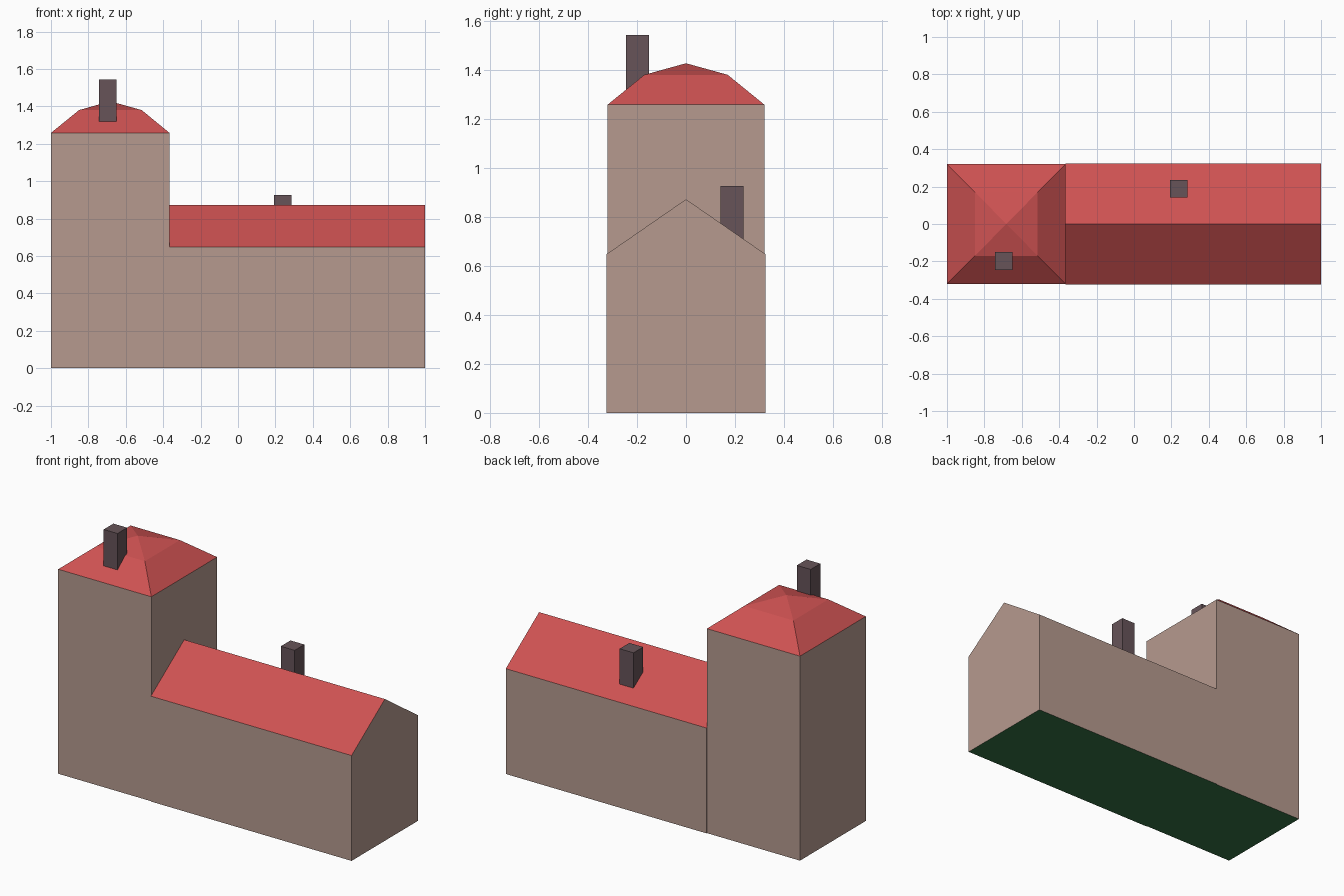
import bpy, bmesh
from mathutils import Vector

if "Cube" in bpy.data.objects:
    bpy.data.objects.remove(bpy.data.objects["Cube"])


def srgb(r, g, b):
    def lin(c):
        c /= 255
        return c / 12.92 if c <= 0.04045 else ((c + 0.055) / 1.055) ** 2.4
    return (lin(r), lin(g), lin(b), 1)


def material(name, rgb):
    m = bpy.data.materials.new(name)
    m.diffuse_color = srgb(*rgb)
    m.use_nodes = True
    m.node_tree.nodes["Principled BSDF"].inputs["Base Color"].default_value = m.diffuse_color
    return m


WALL = material("wall taupe", (182, 154, 143))
ROOF = material("roof red", (206, 82, 82))
BASE = material("base green", (53, 115, 68))
STACK = material("chimney grey", (103, 84, 89))


def finish(name, bm, mats):
    """Recalculate normals, then colour faces by direction: down, sloped, upright."""
    bmesh.ops.recalc_face_normals(bm, faces=bm.faces)
    bm.normal_update()
    if len(mats) == 3:
        for f in bm.faces:
            nz = f.normal.z
            f.material_index = 2 if nz < -0.5 else 1 if nz > 0.1 else 0
    me = bpy.data.meshes.new(name)
    bm.to_mesh(me)
    bm.free()
    for m in mats:
        me.materials.append(m)
    ob = bpy.data.objects.new(name, me)
    bpy.context.collection.objects.link(ob)
    return ob


def ring(bm, x0, x1, y, z):
    return [bm.verts.new(p) for p in
            ((x0, -y, z), (x1, -y, z), (x1, y, z), (x0, y, z))]


# Tower: stacked rings, steep hipped roof with a shallow cap
bm = bmesh.new()
rings = [ring(bm, -1, -0.366, 0.32, 0), ring(bm, -1, -0.366, 0.32, 1.258),
         ring(bm, -0.85, -0.515, 0.17, 1.38)]
bm.faces.new(rings[0])
for a, b in zip(rings, rings[1:]):
    for i in range(4):
        j = (i + 1) % 4
        bm.faces.new((a[i], a[j], b[j], b[i]))
apex = bm.verts.new((-0.683, 0, 1.427))
for i in range(4):
    bm.faces.new((rings[2][i], rings[2][(i + 1) % 4], apex))
finish("tower", bm, [WALL, ROOF, BASE])

# Long wing: gable profile extruded along x
bm = bmesh.new()
profile = [(-0.324, 0), (0.324, 0), (0.324, 0.648), (0, 0.872), (-0.324, 0.648)]
end = bm.faces.new([bm.verts.new((-0.366, y, z)) for y, z in profile])
ext = bmesh.ops.extrude_face_region(bm, geom=[end], use_keep_orig=True)
moved = [v for v in ext["geom"] if isinstance(v, bmesh.types.BMVert)]
bmesh.ops.translate(bm, verts=moved, vec=(1.366, 0, 0))
finish("wing", bm, [WALL, ROOF, BASE])

# Chimneys: square stacks sunk into the roof slopes
for name, x, y, z0, z1 in (("tower_chimney", -0.696, -0.198, 1.30, 1.543),
                           ("wing_chimney", 0.24, 0.188, 0.69, 0.927)):
    bm = bmesh.new()
    bmesh.ops.create_cube(bm, size=1)
    for v in bm.verts:
        v.co = Vector((x + v.co.x * 0.094, y + v.co.y * 0.094,
                       z1 if v.co.z > 0 else z0))
    finish(name, bm, [STACK])
